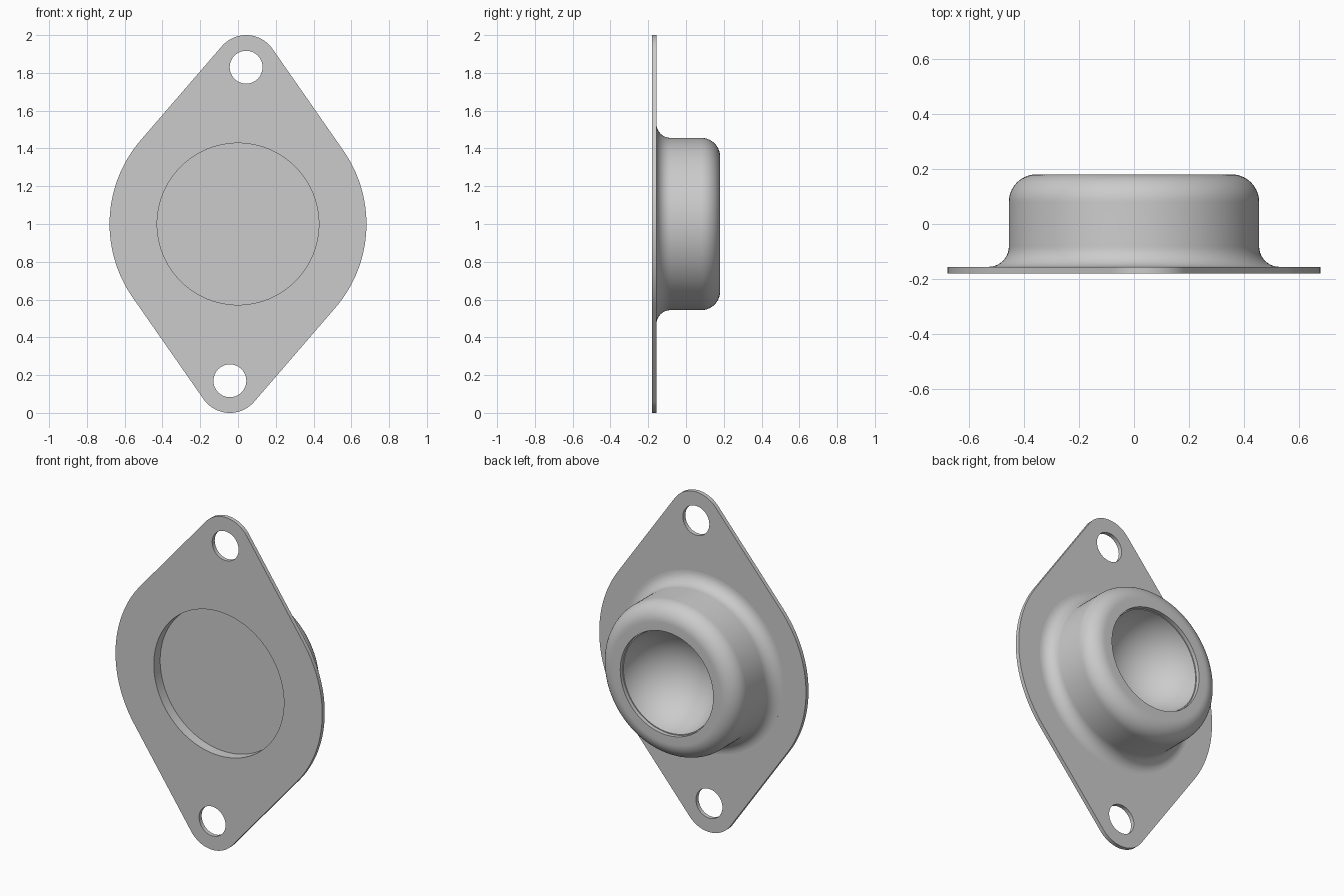
import bpy, bmesh
from math import sin, cos, pi, acos, atan2, hypot, radians, asin

if "Cube" in bpy.data.objects:
    bpy.data.objects.remove(bpy.data.objects["Cube"])

R_BIG, R_TIP, R_HOLE, R_RECESS = 0.68, 0.17, 0.087, 0.428
TIP = (0.043, 0.83)          # upper lug centre relative to the plate centre
Y_FRONT, Y_BACK = -0.18, -0.156


def arc(cx, cy, r, a0, a1, n):
    return [(cx + r * cos(a0 + (a1 - a0) * i / n),
             cy + r * sin(a0 + (a1 - a0) * i / n)) for i in range(n + 1)]


def circle(cx, cy, r, n):
    return arc(cx, cy, r, 0, 2 * pi, n)[:-1]


def finish(obj, angle=30):
    bpy.ops.object.select_all(action='DESELECT')
    obj.select_set(True)
    bpy.context.view_layer.objects.active = obj
    bpy.ops.object.shade_smooth_by_angle(angle=radians(angle))


# Flange outline: one big circle hulled with two opposite lug circles
axis = atan2(TIP[1], TIP[0])
spread = acos((R_BIG - R_TIP) / hypot(*TIP))
half = arc(*TIP, R_TIP, axis - spread, axis + spread, 28)
half += arc(0, 0, R_BIG, axis + spread, axis + pi - spread, 36)
outline = half + [(-x, -y) for x, y in half]
loops = [outline, circle(0, 0, R_RECESS, 128),
         circle(*TIP, R_HOLE, 48), circle(-TIP[0], -TIP[1], R_HOLE, 48)]

curve = bpy.data.curves.new("flange_outline", 'CURVE')
curve.dimensions = '2D'
curve.fill_mode = 'BOTH'
curve.extrude = (Y_BACK - Y_FRONT) / 2
for pts in loops:
    s = curve.splines.new('POLY')
    s.points.add(len(pts) - 1)
    for p, (x, y) in zip(s.points, pts):
        p.co = (x, y, 0, 1)
    s.use_cyclic_u = True
temp = bpy.data.objects.new("flange_outline", curve)
bpy.context.collection.objects.link(temp)
dg = bpy.context.evaluated_depsgraph_get()
mesh = bpy.data.meshes.new_from_object(temp.evaluated_get(dg))
bpy.data.objects.remove(temp)

bm = bmesh.new()
bm.from_mesh(mesh)
bmesh.ops.remove_doubles(bm, verts=bm.verts, dist=1e-5)
bmesh.ops.recalc_face_normals(bm, faces=bm.faces)
bm.to_mesh(mesh)
bm.free()
flange = bpy.data.objects.new("flange", mesh)
bpy.context.collection.objects.link(flange)
flange.rotation_euler = (pi / 2, 0, 0)
flange.location = (0, (Y_FRONT + Y_BACK) / 2, 1)
finish(flange)

# Housing profile (radius, y): recess floor, root fillet, rounded rim, lip, bowl
profile = [(0, -0.12), (R_RECESS, -0.12), (R_RECESS, Y_BACK - 0.001)]
profile += [(0.53, Y_BACK - 0.001)]
profile += arc(0.53, Y_BACK + 0.074, 0.074, -pi / 2, -pi, 10)
profile += arc(0.355, 0.08, 0.101, 0, pi / 2, 14)
profile += [(0.306, 0.181), (0.306, 0.158)]
bowl_r, bowl_c = 0.304, 0.204
start = asin((0.158 - bowl_c) / bowl_r)
profile += arc(0, bowl_c, bowl_r, start, -pi / 2, 20)
profile[-1] = (0, bowl_c - bowl_r)

bm = bmesh.new()
verts = [bm.verts.new((r, y, 0)) for r, y in profile]
edges = [bm.edges.new(p) for p in zip(verts, verts[1:])]
bmesh.ops.spin(bm, geom=verts + edges, cent=(0, 0, 0), axis=(0, 1, 0),
               angle=2 * pi, steps=128)
bmesh.ops.remove_doubles(bm, verts=bm.verts, dist=1e-5)
bmesh.ops.recalc_face_normals(bm, faces=bm.faces)
mesh = bpy.data.meshes.new("housing")
bm.to_mesh(mesh)
bm.free()
housing = bpy.data.objects.new("housing", mesh)
bpy.context.collection.objects.link(housing)
housing.location = (0, 0, 1)
finish(housing)
